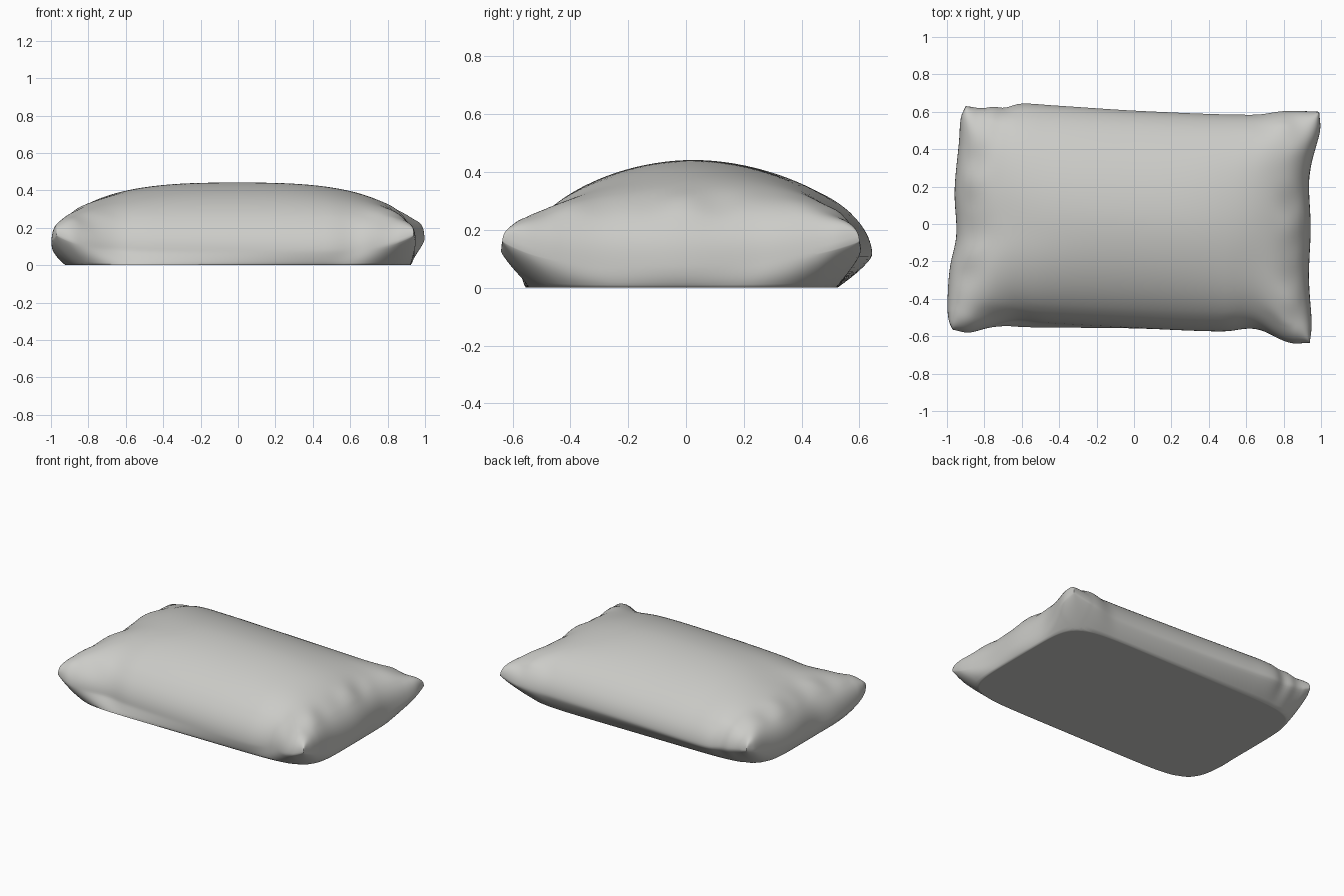
import bpy, bmesh
from math import sin, pi, exp
from mathutils import Vector

cube = bpy.data.objects.get("Cube")
if cube:
    bpy.data.objects.remove(cube, do_unlink=True)

NX, NY = 96, 72

# Seam outline: each edge is (position along the edge 0..1, sideways coordinate)
FRONT = [(0, -.565), (.05, -.58), (.17, -.515), (.26, -.53), (.5, -.555),
         (.76, -.575), (.85, -.56), (.94, -.635), (1, -.635)]
BACK = [(0, .63), (.05, .62), (.08, .63), (.11, .62), (.15, .645), (.25, .635),
        (.5, .605), (.82, .585), (.9, .605), (1, .6)]
LEFT = [(0, .94), (.08, .95), (.28, .935), (.5, .945), (.7, .935), (.78, .95),
        (.92, .995), (1, .99)]
RIGHT = [(0, -.97), (.04, -.99), (.12, -.998), (.28, -.985), (.42, -.95),
         (.62, -.96), (.85, -.935), (.95, -.925), (1, -.9)]


def smooth_key(keys, t):
    """Hermite interpolation through unevenly spaced keys."""
    def slope(i):
        a, b = keys[max(i - 1, 0)], keys[min(i + 1, len(keys) - 1)]
        return (b[1] - a[1]) / (b[0] - a[0])
    i = 0
    while i < len(keys) - 2 and t > keys[i + 1][0]:
        i += 1
    (t0, p0), (t1, p1) = keys[i], keys[i + 1]
    h = t1 - t0
    s = (t - t0) / h
    return ((2*s**3 - 3*s**2 + 1) * p0 + (s**3 - 2*s**2 + s) * h * slope(i)
            + (3*s**2 - 2*s**3) * p1 + (s**3 - s**2) * h * slope(i + 1))


C00, C10 = Vector((RIGHT[0][1], FRONT[0][1])), Vector((LEFT[0][1], FRONT[-1][1]))
C01, C11 = Vector((RIGHT[-1][1], BACK[0][1])), Vector((LEFT[-1][1], BACK[-1][1]))


def plan(a, b):
    """Blend the four seam edges into a patch."""
    front = Vector((C00.x + (C10.x - C00.x) * a, smooth_key(FRONT, a)))
    back = Vector((C01.x + (C11.x - C01.x) * a, smooth_key(BACK, a)))
    right = Vector((smooth_key(RIGHT, b), C00.y + (C01.y - C00.y) * b))
    left = Vector((smooth_key(LEFT, b), C10.y + (C11.y - C10.y) * b))
    corners = C00.lerp(C10, a).lerp(C01.lerp(C11, a), b)
    return front.lerp(back, b) + right.lerp(left, a) - corners


def base_plan(u, v):
    """Flat resting face: a rectangle with rounded corners."""
    return Vector((.965 * u * (1 - .1 * v**6),
                   -.015 + .565 * v * (1 - .15 * u**8)))


def wrinkle(u, v):
    """Gathered folds along the short ends and around the corners."""
    ends = exp(-((abs(u) - .9) / .07) ** 2) * (1 - v**4)
    corner = exp(-((abs(u) - .8) / .12) ** 2 - ((abs(v) - .9) / .09) ** 2)
    return (.006 * ends * (sin(11*v + 2*u) + .6 * sin(19*v + 1))
            + .008 * corner * sin(24*u + 9*v))


def surface(u, v, top):
    p = plan((u + 1) / 2, (v + 1) / 2)
    # The seam hangs low along each side and lifts into an ear at the corners
    low = .075 + .03 * max(0, v)
    seam = low + (.16 - low) * u**6 * v**4
    if top:
        long_way = max(.001, 1 - abs(u)**2.8) ** .4
        short_way = max(.001, 1 - abs(v)**1.9) ** .52
        dome = (long_way**-3 + short_way**-3 - 1) ** (-1 / 3)
        if max(abs(u), abs(v)) > .9999:
            dome = 0
        z = seam + (.442 - seam) * dome + wrinkle(u, v)
    else:
        d = max(0, (1 - u**24) * (1 - v**24))
        drop = min(1, (1.5 * d) ** .8)
        p = p.lerp(base_plan(u, v), drop ** 1.2)
        z = seam * (1 - drop)
    return Vector((p.x, p.y, z))


# Pillow shell: domed top and flat-bottomed underside share the seam
bm = bmesh.new()
us = [sin(pi / 2 * (2*i / NX - 1)) for i in range(NX + 1)]
vs = [sin(pi / 2 * (2*j / NY - 1)) for j in range(NY + 1)]
top, under = {}, {}
for i, u in enumerate(us):
    for j, v in enumerate(vs):
        top[i, j] = bm.verts.new(surface(u, v, True))
        on_seam = i in (0, NX) or j in (0, NY)
        under[i, j] = top[i, j] if on_seam else bm.verts.new(surface(u, v, False))
for i in range(NX):
    for j in range(NY):
        ring = [(i, j), (i + 1, j), (i + 1, j + 1), (i, j + 1)]
        bm.faces.new([top[k] for k in ring])
        bm.faces.new([under[k] for k in reversed(ring)])
# Soften the seam along the sides so it reads as stuffed cloth
rim = [v for v in bm.verts if .01 < v.co.z < .25
       and (abs(v.co.x) < .85 or abs(v.co.y) < .45)]
for _ in range(4):
    bmesh.ops.smooth_vert(bm, verts=rim, factor=.5, use_axis_x=True,
                          use_axis_y=True, use_axis_z=True)

mesh = bpy.data.meshes.new("pillow")
bm.to_mesh(mesh)
bm.free()
pillow = bpy.data.objects.new("pillow", mesh)
bpy.context.collection.objects.link(pillow)

# Pale grey cloth
cloth = bpy.data.materials.new("pale grey cloth")
cloth.use_nodes = True
colour = (.6, .6, .575, 1)
cloth.diffuse_color = colour
cloth.node_tree.nodes["Principled BSDF"].inputs["Base Color"].default_value = colour
mesh.materials.append(cloth)

bpy.context.view_layer.objects.active = pillow
pillow.select_set(True)
bpy.ops.object.shade_smooth_by_angle(angle=1.4)
